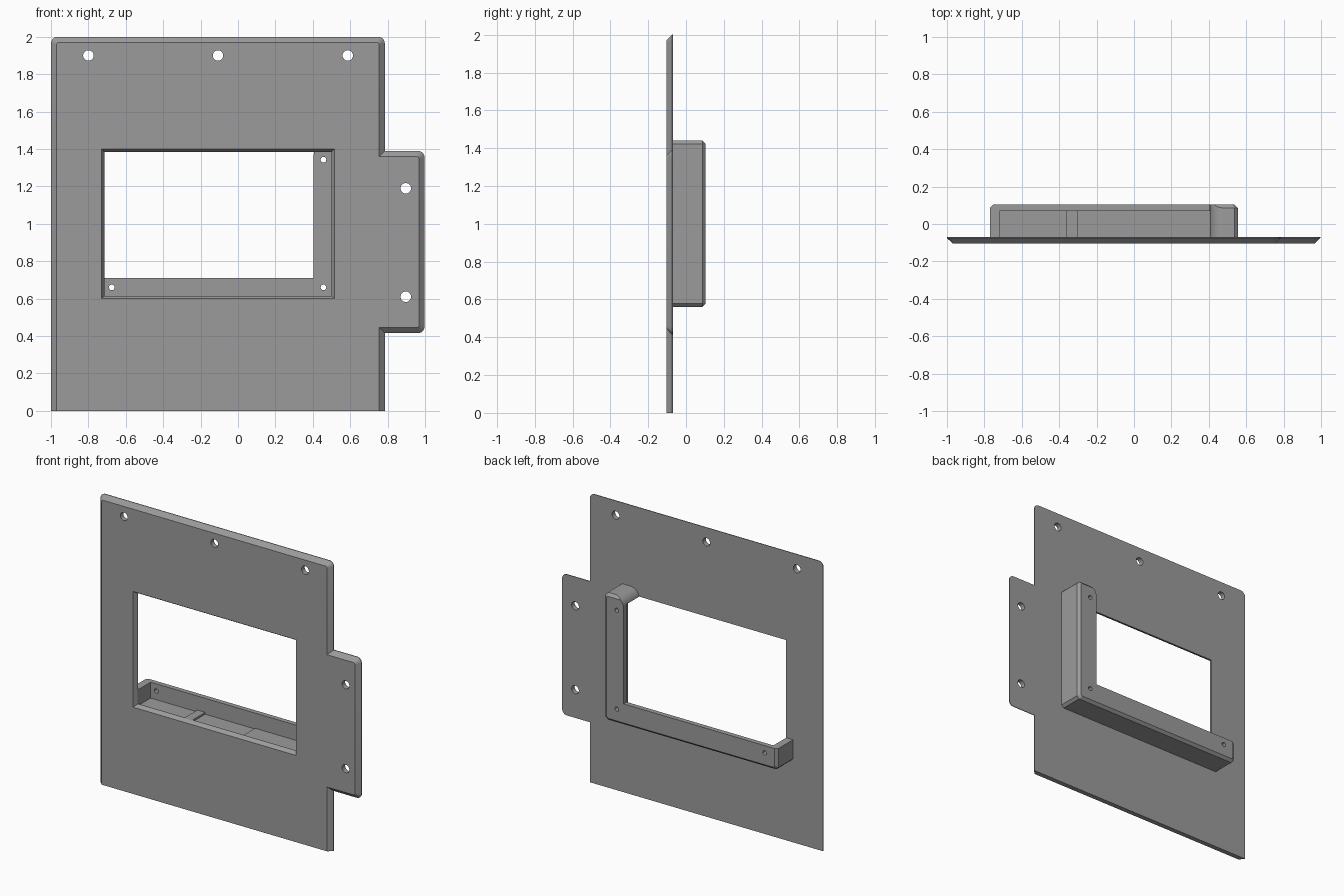
import bpy, bmesh, math

if "Cube" in bpy.data.objects:
    bpy.data.objects.remove(bpy.data.objects["Cube"])

FRONT, BACK, REAR = -0.104, -0.07, 0.104   # plate front, plate back, bracket rear (y)

grey = bpy.data.materials.new("matte grey")
grey.diffuse_color = (0.33, 0.33, 0.33, 1)
grey.use_nodes = True
grey.node_tree.nodes["Principled BSDF"].inputs["Base Color"].default_value = grey.diffuse_color


def loft(name, sections):
    """Solid through a list of (y, [(x, z), ...]) sections with equal point counts."""
    bm = bmesh.new()
    rings = [[bm.verts.new((x, y, z)) for x, z in pts] for y, pts in sections]
    n = len(rings[0])
    bm.faces.new(rings[0])
    bm.faces.new(rings[-1][::-1])
    for a, b in zip(rings, rings[1:]):
        for i in range(n):
            j = (i + 1) % n
            bm.faces.new((a[i], b[i], b[j], a[j]))
    bmesh.ops.recalc_face_normals(bm, faces=bm.faces)
    mesh = bpy.data.meshes.new(name)
    bm.to_mesh(mesh)
    bm.free()
    mesh.materials.append(grey)
    obj = bpy.data.objects.new(name, mesh)
    bpy.context.collection.objects.link(obj)
    return obj


def rect(x0, x1, z0, z1):
    return [(x0, z0), (x1, z0), (x1, z1), (x0, z1)]


def cut_rect(x0, x1, z0, z1, c):
    """Rectangle with clipped corners."""
    return [(x0 + c, z0), (x1 - c, z0), (x1, z0 + c), (x1, z1 - c),
            (x1 - c, z1), (x0 + c, z1), (x0, z1 - c), (x0, z0 + c)]


def arc(cx, cz, r, a0, a1, steps=6):
    return [(cx + r * math.cos(math.radians(a0 + (a1 - a0) * i / steps)),
             cz + r * math.sin(math.radians(a0 + (a1 - a0) * i / steps)))
            for i in range(steps + 1)]


def cut(target, cutter):
    mod = target.modifiers.new("cut", 'BOOLEAN')
    mod.operation, mod.solver, mod.object = 'DIFFERENCE', 'EXACT', cutter
    bpy.context.view_layer.objects.active = target
    bpy.ops.object.modifier_apply(modifier=mod.name)
    bpy.data.objects.remove(cutter)


def drill(target, centres, r, y0, y1):
    for x, z in centres:
        hole = arc(x, z, r, 0, 360, 24)[:-1]
        cut(target, loft("hole_cutter", [(y0, hole), (y1, hole)]))


def plate_outline(d, r):
    """Panel with side tab, inset by d on every edge but the bottom."""
    left, right, top = -1 + d, 0.785 - d, 2 - d
    tab, t0, t1 = 0.997 - d, 0.415 + d, 1.39 - d
    return ([(left, 0), (right, 0), (right, t0)]
            + arc(tab - r, t0 + r, r, -90, 0)
            + arc(tab - r, t1 - r, r, 0, 90)
            + [(right, t1)]
            + arc(right - r, top - r, r, 0, 90)
            + arc(left + r, top - r, r, 90, 180))


# Front panel with a sloped rim, window and mounting holes
panel = loft("front_panel", [(FRONT, plate_outline(0.03, 0.012)),
                             (BACK - 0.005, plate_outline(0, 0.035)),
                             (BACK, plate_outline(0, 0.035))])
outer = rect(-0.73, 0.515, 0.60, 1.40)
inner = rect(-0.715, 0.50, 0.615, 1.385)
cut(panel, loft("window_cutter", [(-0.2, outer), (FRONT, outer),
                                  (BACK - 0.01, inner), (0, inner)]))
drill(panel, [(-0.8, 1.9), (-0.107, 1.9), (0.587, 1.9),
              (0.897, 1.19), (0.897, 0.61)], 0.028, -0.2, 0)

# L-shaped rear bracket: chamfered shell, hollowed and trimmed
body = cut_rect(-0.77, 0.555, 0.56, 1.44, 0.018)
rim = cut_rect(-0.752, 0.537, 0.578, 1.422, 0.012)
bracket = loft("rear_bracket", [(BACK, body), (REAR - 0.018, body), (REAR, rim)])
cavity = rect(-0.718, 0.50, 0.60, 1.385)
cut(bracket, loft("cavity_cutter", [(-0.2, cavity), (0.07, cavity)]))
trim = ([(-1, 0.71), (0.405, 0.71)] + arc(0.475, 1.37, 0.07, 180, 90)
        + [(0.475, 1.6), (-1, 1.6)])
cut(bracket, loft("trim_cutter", [(-0.3, trim), (0.3, trim)]))
drill(bracket, [(-0.675, 0.66), (0.457, 0.66), (0.457, 1.343)], 0.015, 0, 0.2)

# Raised steps on the bracket floor
for name, x0, x1, top in (("floor_rib", -0.36, -0.30, 0.613),
                          ("floor_step", 0.08, 0.50, 0.605)):
    step = rect(x0, x1, 0.595, top)
    loft(name, [(BACK, step), (0.07, step)])

# Smooth the round holes and corners, keep the edges crisp
for obj in (panel, bracket):
    bpy.ops.object.select_all(action='DESELECT')
    obj.select_set(True)
    bpy.context.view_layer.objects.active = obj
    bpy.ops.object.shade_smooth_by_angle(angle=math.radians(25))
